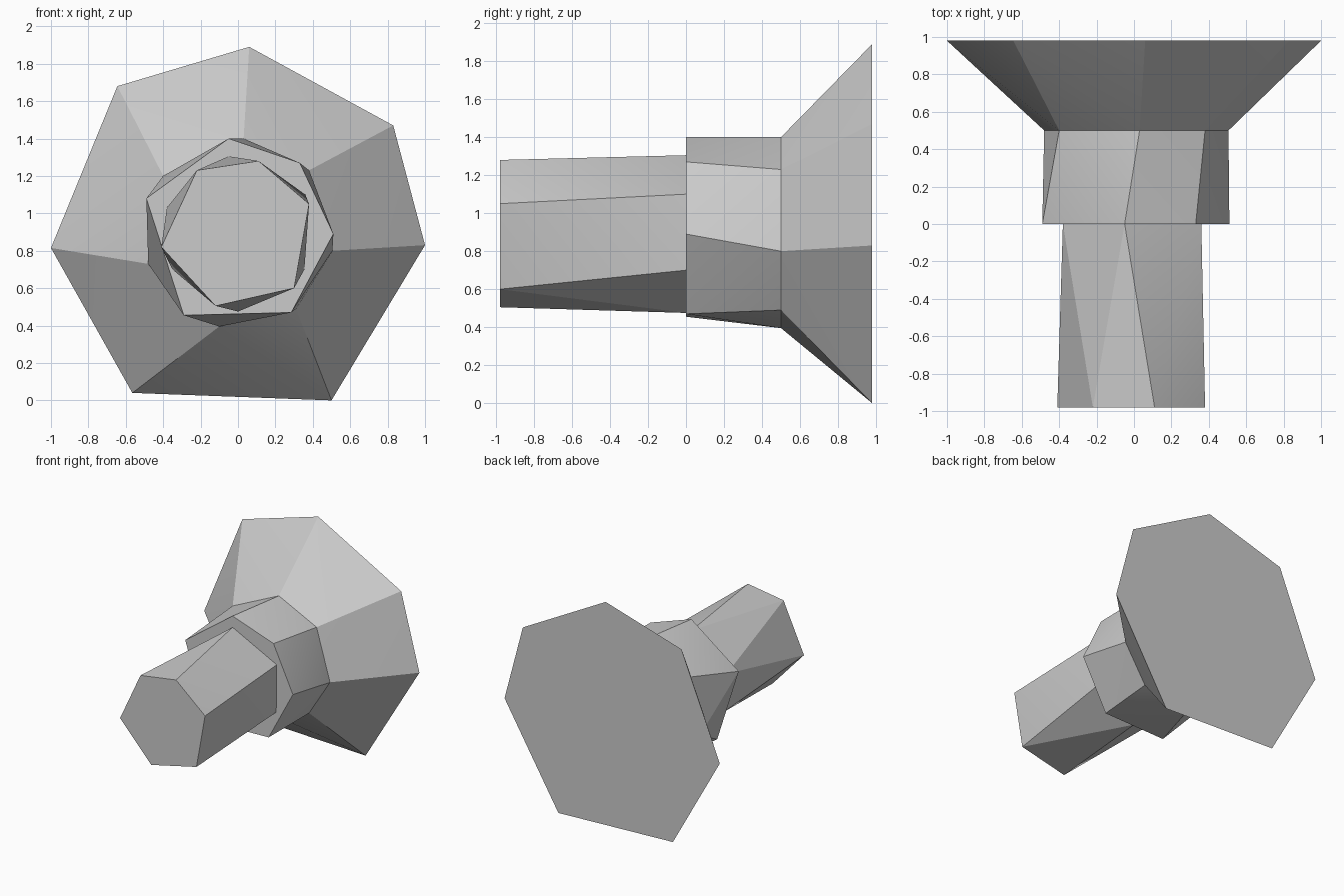
import bpy
import bmesh
import math

# Remove the default object
default_cube = bpy.data.objects.get("Cube")
if default_cube:
    bpy.data.objects.remove(default_cube, do_unlink=True)

# Single grey material
grey = bpy.data.materials.new("plain grey")
grey.use_nodes = True
GREY_COLOUR = (0.6, 0.6, 0.6, 1)
grey.diffuse_color = GREY_COLOUR
grey.node_tree.nodes["Principled BSDF"].inputs["Base Color"].default_value = GREY_COLOUR

# Cross-sections as (x, z) corners, listed clockwise from the top
TIP = [(-.22, 1.23), (.11, 1.28), (.38, 1.05), (.3, .6), (-.12, .505), (-.41, .82)]
ROOT = [(-.05, 1.305), (.36, 1.1), (.355, .7), (0, .475), (-.35, .7), (-.38, 1.03)]
COLLAR = [(-.05, 1.4), (.33, 1.27), (.51, .89), (.285, .47), (-.29, .455), (-.49, 1.08)]
NECK = [(.03, 1.4), (.38, 1.23), (.505, .8), (.31, .49), (-.1, .395), (-.48, .73), (-.4, 1.2)]
RIM = [(.06, 1.89), (.83, 1.47), (1, .83), (.5, 0), (-.565, .04), (-1, .815), (-.645, 1.68)]


def lofted_part(name, front, front_y, back, back_y, open_ends):
    """Skin two twisted rings with a convex hull, leaving hidden ends open."""
    bm = bmesh.new()
    for ring, y in ((front, front_y), (back, back_y)):
        for x, z in ring:
            bm.verts.new((x, y, z))
    bmesh.ops.convex_hull(bm, input=bm.verts[:])
    hidden = [f for f in bm.faces
              if any(all(abs(v.co.y - y) < 1e-4 for v in f.verts) for y in open_ends)]
    bmesh.ops.delete(bm, geom=hidden, context="FACES")
    bmesh.ops.dissolve_limit(bm, angle_limit=math.radians(1),
                             verts=bm.verts[:], edges=bm.edges[:])
    bmesh.ops.recalc_face_normals(bm, faces=bm.faces[:])
    mesh = bpy.data.meshes.new(name)
    bm.to_mesh(mesh)
    bm.free()
    mesh.materials.append(grey)
    part = bpy.data.objects.new(name, mesh)
    bpy.context.collection.objects.link(part)
    # Soften only the shallow diagonals of the twisted sides
    bpy.ops.object.select_all(action="DESELECT")
    part.select_set(True)
    bpy.context.view_layer.objects.active = part
    bpy.ops.object.shade_smooth_by_angle(angle=math.radians(20))
    return part


FRONT, STEP, WAIST, BACK = -.98, 0, .5, .98
lofted_part("shaft", TIP, FRONT, ROOT, STEP, [STEP])
lofted_part("collar", COLLAR, STEP, NECK, WAIST, [WAIST])
lofted_part("flared_head", NECK, WAIST, RIM, BACK, [WAIST])
